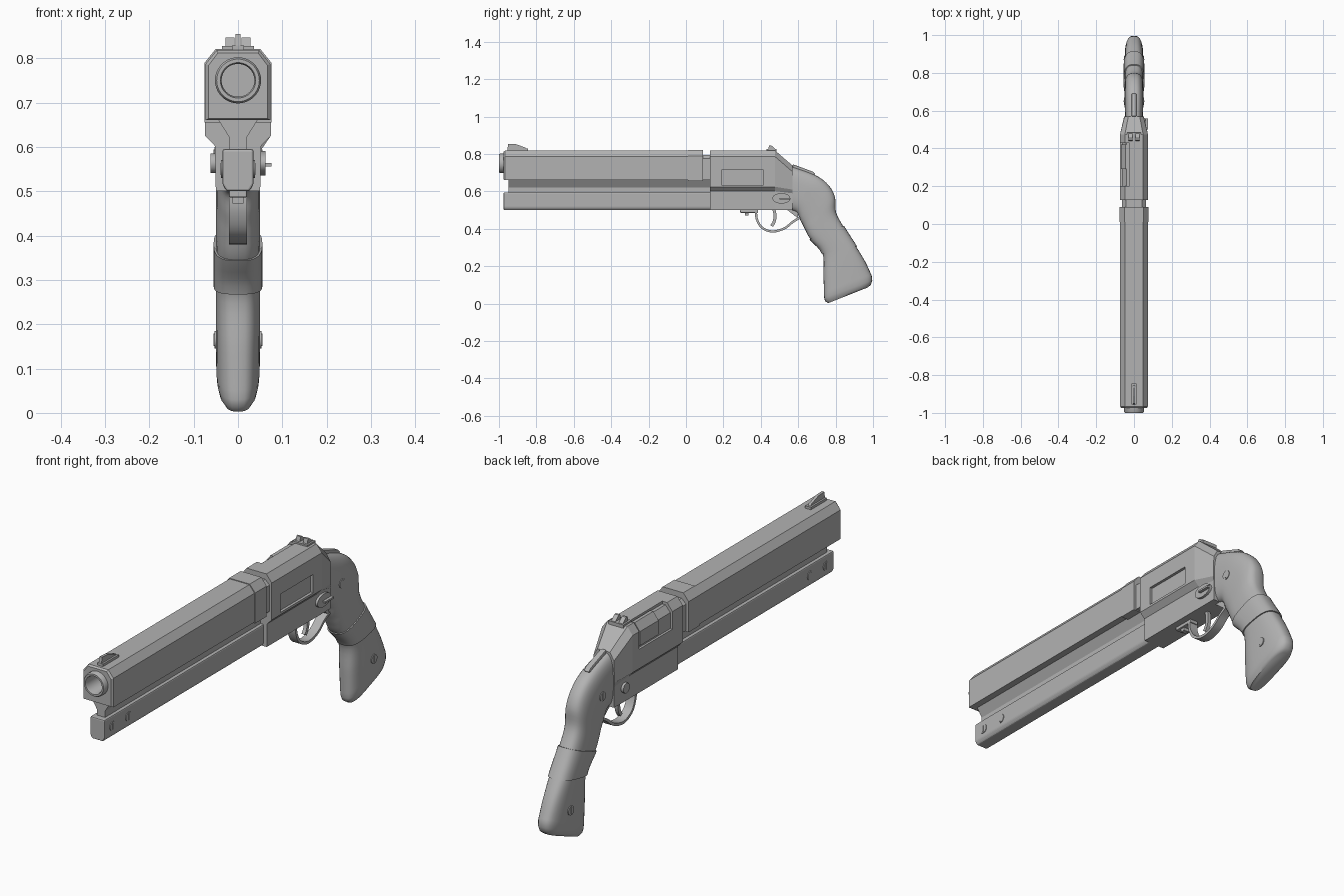
import bpy, bmesh, math
from mathutils import Vector

cube = bpy.data.objects.get("Cube")
if cube:
    bpy.data.objects.remove(cube, do_unlink=True)

steel = bpy.data.materials.new("plain_grey")
steel.use_nodes = True
GREY = (0.45, 0.45, 0.45, 1)
steel.diffuse_color = GREY
steel.node_tree.nodes["Principled BSDF"].inputs["Base Color"].default_value = GREY


def finish(name, bm, smooth=None, bevel=0):
    bmesh.ops.recalc_face_normals(bm, faces=bm.faces)
    mesh = bpy.data.meshes.new(name)
    bm.to_mesh(mesh)
    bm.free()
    mesh.materials.append(steel)
    ob = bpy.data.objects.new(name, mesh)
    bpy.context.collection.objects.link(ob)
    bpy.ops.object.select_all(action="DESELECT")
    bpy.context.view_layer.objects.active = ob
    ob.select_set(True)
    if smooth:
        bpy.ops.object.shade_smooth_by_angle(angle=math.radians(smooth))
    if bevel:
        mod = ob.modifiers.new("edge_bevel", "BEVEL")
        mod.width, mod.segments = bevel, 2
    return ob


def loft(name, rings, closed=False, **kw):
    """Skin a list of rings; cap both ends, or join the last to the first."""
    bm = bmesh.new()
    loops = [[bm.verts.new(p) for p in ring] for ring in rings]
    n = len(loops[0])
    pairs = list(zip(loops, loops[1:])) + ([(loops[-1], loops[0])] if closed else [])
    for a, b in pairs:
        for i in range(n):
            j = (i + 1) % n
            bm.faces.new((a[i], a[j], b[j], b[i]))
    if not closed:
        bm.faces.new(loops[0])
        bm.faces.new(loops[-1])
    return finish(name, bm, **kw)


def mirrored(half, y):
    """Ring at y from the +x half of a section."""
    return [(x, y, z) for x, z in half] + [(-x, y, z) for x, z in reversed(half)]


def bar(name, half, y0, y1, **kw):
    return loft(name, [mirrored(half, y0), mirrored(half, y1)], **kw)


def plate(name, outline, x0, x1, **kw):
    return loft(name, [[(x, y, z) for y, z in outline] for x in (x0, x1)], **kw)


def box(name, x0, x1, y0, y1, z0, z1, **kw):
    return plate(name, [(y0, z0), (y1, z0), (y1, z1), (y0, z1)], x0, x1, **kw)


def disc(name, x0, x1, y, z, r, stretch=1):
    turn = [i * math.tau / 24 for i in range(24)]
    return plate(name, [(y + stretch * r * math.cos(a), z + r * math.sin(a)) for a in turn],
                 x0, x1, smooth=30)


def cut(target, cutter):
    mod = target.modifiers.new("cut", "BOOLEAN")
    mod.operation, mod.solver, mod.object = "DIFFERENCE", "EXACT", cutter
    bpy.context.view_layer.objects.active = target
    bpy.ops.object.modifier_apply(modifier=mod.name)
    bpy.data.objects.remove(cutter, do_unlink=True)


def spline(points, steps=5):
    """Catmull-Rom through tuples of any length."""
    out = []
    for k in range(len(points) - 1):
        p = [points[min(max(k + d, 0), len(points) - 1)] for d in (-1, 0, 1, 2)]
        for s in range(steps):
            t = s / steps
            out.append(tuple(
                b + t * ((c - a) + t * (2 * a - 5 * b + 4 * c - d + t * (3 * (b - c) + d - a))) / 2
                for a, b, c, d in zip(*p)))
    return out + [points[-1]]


# Barrel housing, with a bevelled front rim
housing_half = [(.048, .818), (.073, .787), (.073, .66), (.045, .66)]
rim_half = [(.045, .812), (.066, .784), (.066, .664), (.044, .664)]
housing = loft("barrel_housing", [mirrored(rim_half, -.975), mirrored(housing_half, -.967),
                                  mirrored(housing_half, .09)])
band_half = [(.05, .821), (.076, .789), (.076, .655), (.045, .655)]
bar("housing_band", band_half, .01, .09)
groove_half = [(.042, .795), (.064, .775), (.064, .66), (.04, .66)]
bar("housing_groove", groove_half, .08, .135)


# Muzzle ring and bore
def circle(r, y):
    return [(r * math.cos(i * math.tau / 40), y, .75 + r * math.sin(i * math.tau / 40))
            for i in range(40)]


cut(housing, loft("bore_cutter", [circle(.038, -1.1), circle(.038, -.6)]))
loft("muzzle", [circle(r, y) for r, y in
                [(.037, -.6), (.037, -.99), (.04, -1), (.048, -1), (.052, -.994), (.052, -.95), (.045, -.6)]],
     closed=True, smooth=35)

# Web under the housing and lower tube
bar("under_web", [(.045, .662), (.02, .622), (.02, .59)], -.95, .135)
bar("lower_tube", [(.035, .595), (.035, .515), (.026, .5)], -.975, .135, bevel=.005)

# Receiver with tapered rear
body = [(.048, .82), (.074, .787), (.074, .625), (.052, .602), (.05, .5)]
tail = [(.03, .738), (.05, .705), (.052, .61), (.05, .59), (.05, .5)]
receiver = loft("receiver", [mirrored(body, .128), mirrored(body, .475), mirrored(tail, .57)])
cut(receiver, box("side_port_cutter", .062, .1, .19, .415, .635, .715))
corner = [(-.1, .71), (-.064, .71), (-.064, .78), (-.04, .808), (-.025, .808), (-.025, .85), (-.1, .85)]
cut(receiver, loft("top_port_cutter", [[(x, y, z) for x, z in corner] for y in (.2, .43)]))
cover = [(-.055, .72), (-.07, .72), (-.07, .782), (-.045, .815), (-.03, .815), (-.03, .8)]
loft("port_cover", [[(x, y, z) for x, z in cover] for y in (.29, .42)])

# Front and rear sights
box("front_sight_base", -.014, .014, -.955, -.845, .815, .829)
plate("front_sight_blade", [(-.955, .825), (-.95, .855), (-.91, .853), (-.86, .835), (-.85, .825)],
      -.006, .006)
box("rear_sight_base", -.036, .036, .43, .485, .812, .827)
for side, label in ((1, "left"), (-1, "right")):
    plate(f"rear_sight_{label}", [(.438, .82), (.445, .847), (.455, .847), (.482, .824)],
          side * .008, side * .028)

# Grip: front point, back point and half width at each station
stations = [(.555, .5, .555, .737, .046), (.592, .487, .69, .688, .05), (.612, .445, .76, .636, .05),
            (.625, .42, .796, .572, .05), (.64, .39, .802, .49, .05), (.665, .345, .84, .415, .05),
            (.73, .268, .91, .305, .05), (.735, .15, .958, .225, .05), (.738, .05, .993, .15, .049)]


def grip_ring(s, grow=0):
    fy, fz, by, bz, w = s
    mid, half = Vector(((fy + by) / 2, (fz + bz) / 2)), Vector((by - fy, bz - fz)) / 2
    half *= 1 + grow / half.length
    ring = []
    for i in range(32):
        c, n = math.cos(i * math.tau / 32), math.sin(i * math.tau / 32)
        p = mid + half * math.copysign(abs(c) ** .7, c)
        ring.append(((w + grow) * math.copysign(abs(n) ** .7, n), p.x, p.y))
    return ring


path = spline(stations)
butt = [(.739, .03, .996, .125, .047), (.744, .013, .988, .1, .042), (.76, .003, .97, .086, .033)]
loft("grip", [grip_ring(s) for s in path + butt], smooth=50)
loft("grip_band", [grip_ring(s, .005) for s in path[25:31]], smooth=50)

# Tang strap on top of the grip
plate("tang_strap", [(.57, .745), (.6, .735), (.68, .705), (.692, .692), (.68, .685), (.57, .72)],
      -.013, .013, bevel=.004)


# Trigger guard and trigger
def strip(name, points, width, thick):
    line = spline(points, 6)
    rings = []
    for k, p in enumerate(line):
        a, b = Vector(line[max(k - 1, 0)]), Vector(line[min(k + 1, len(line) - 1)])
        side = (b - a).normalized().orthogonal() * thick / 2
        c = Vector(p)
        rings.append([(x, *(c + s * side)) for x, s in
                      ((-width, -1), (width, -1), (width, 1), (-width, 1))])
    return loft(name, rings, smooth=35)


strip("trigger_guard", [(.375, .505), (.378, .455), (.405, .408), (.46, .386), (.525, .402),
                        (.575, .44), (.62, .465)], .02, .012)
strip("trigger", [(.468, .51), (.476, .475), (.472, .44), (.458, .415)], .008, .016)
box("guard_tab", -.02, .02, .29, .385, .486, .502, bevel=.003)
box("guard_screw", -.012, .012, .315, .335, .472, .49)
plate("guard_rear_root", [(.54, .502), (.6, .502), (.6, .455), (.575, .475)], -.018, .018)

# Screws on both sides
for side, label in ((1, "left"), (-1, "right")):
    for k, (y, z, x) in enumerate([(-.92, .55, .035), (-.81, .55, .035), (.65, .58, .05), (.87, .165, .05)]):
        disc(f"screw_{label}_{k}", side * (x - .01), side * (x + .003), y, z, .02)
        box(f"screw_slot_{label}_{k}", side * x, side * (x + .005), y - .003, y + .003, z - .014, z + .014)

# Safety lever and pivot pin
disc("safety_plate", .045, .062, .51, .563, .028, 1.7)
box("safety_lever", .06, .075, .5, .558, .556, .564)
disc("pivot_pin", -.062, -.045, .5, .563, .022)
